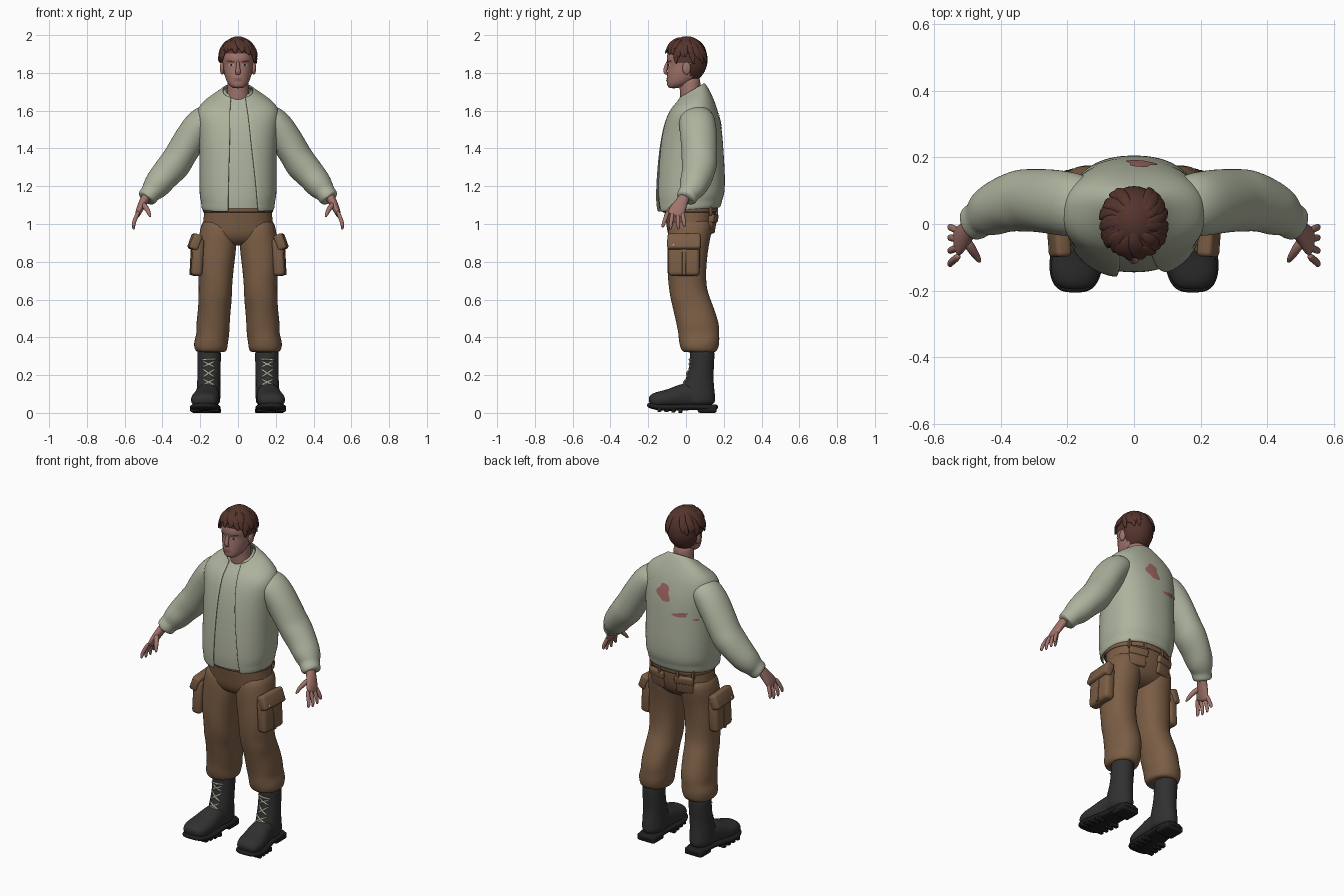
import bpy, bmesh, random
from math import sin, cos, pi, asin, radians, copysign
from mathutils import Vector, Matrix, Euler

random.seed(4)
if "Cube" in bpy.data.objects:
    bpy.data.objects.remove(bpy.data.objects["Cube"])

X, Y = Vector((1, 0, 0)), Vector((0, 1, 0))


def material(name, *rgb):
    m = bpy.data.materials.new(name)
    m.use_nodes = True
    m.diffuse_color = (*rgb, 1)
    m.node_tree.nodes["Principled BSDF"].inputs["Base Color"].default_value = (*rgb, 1)
    return m


SAGE = material("sage cloth", .42, .45, .34)
BROWN = material("brown cloth", .2, .112, .06)
BOOT = material("black leather", .03, .03, .03)
SOLE = material("black rubber", .014, .014, .014)
SKIN = material("skin", .36, .175, .15)
HAIR = material("auburn hair", .09, .034, .026)
LACE = material("cream lace", .5, .48, .37)
STAIN = material("red stain", .36, .14, .125)
LIPS = material("lips", .28, .1, .09)
EYE = material("eye white", .45, .42, .4)


def finish(bm, name, mat, mirror=False, subsurf=0, thick=0, sharp=180):
    bmesh.ops.recalc_face_normals(bm, faces=bm.faces)
    me = bpy.data.meshes.new(name)
    bm.to_mesh(me)
    bm.free()
    me.materials.append(mat)
    me.shade_smooth()
    if sharp < 180:
        me.set_sharp_from_angle(angle=radians(sharp))
    ob = bpy.data.objects.new(name, me)
    bpy.context.collection.objects.link(ob)
    if mirror:
        ob.modifiers.new("mirror", "MIRROR").use_mirror_merge = False
    if thick:
        s = ob.modifiers.new("thickness", "SOLIDIFY")
        s.thickness, s.offset = thick, 0
    if subsurf:
        s = ob.modifiers.new("smooth", "SUBSURF")
        s.levels = s.render_levels = subsurf
    return ob


def level(z, x, rx, front, back, *extra):
    """Horizontal ring given by its front and back y."""
    return (x, (front + back) / 2, z, rx, (back - front) / 2, *extra)


def sweep(name, keys, mat, n=16, p=1, ref=None, fold=0, mirror=False, cap=True, subsurf=2, thick=0):
    """Skin rings along keys (x, y, z, ra, rb, tilt, open_left, open_right)."""
    bm = bmesh.new()
    power = lambda v: copysign(abs(v) ** p, v)
    split = len(keys[0]) > 6
    pts = [Vector(k[:3]) for k in keys]
    rings = []
    for i, k in enumerate(keys):
        a, b = X, Y
        if ref:
            t = (pts[min(i + 1, len(pts) - 1)] - pts[max(i - 1, 0)]).normalized()
            a = ref.cross(t).normalized()
            b = t.cross(a)
        t0, t1 = 0, 2 * pi
        if split:
            t0 = asin((k[6] / k[3]) ** (1 / p))
            t1 -= asin((-k[7] / k[3]) ** (1 / p))
        ring = []
        for j in range(n):
            t = t0 + (t1 - t0) * j / (n - 1 if split else n)
            w = 1 + fold * sin(3 * t + 2.3 * i)
            v = pts[i] + a * k[3] * w * power(sin(t)) - b * k[4] * w * power(cos(t))
            if len(k) > 5:
                v.z += k[5] * (v.y - pts[i].y)
            ring.append(bm.verts.new(v))
        rings.append(ring)
    for r, s in zip(rings, rings[1:]):
        for j in range(n - 1 if split else n):
            m = (j + 1) % n
            bm.faces.new((r[j], r[m], s[m], s[j]))
    if cap and not split:
        bm.faces.new(rings[0])
        bm.faces.new(rings[-1])
    return finish(bm, name, mat, mirror, subsurf, thick)


def box(name, loc, size, mat, rot=(0, 0, 0), bevel=.01, mirror=True):
    bm = bmesh.new()
    m = Matrix.LocRotScale(Vector(loc), Euler([radians(r) for r in rot]), Vector(size))
    bmesh.ops.create_cube(bm, size=1, matrix=m)
    bmesh.ops.bevel(bm, geom=bm.edges[:], offset=bevel, segments=3, affect="EDGES", profile=.5)
    return finish(bm, name, mat, mirror, sharp=50)


def ball(name, loc, radii, mat, mirror=False, keep=None):
    bm = bmesh.new()
    bmesh.ops.create_uvsphere(bm, u_segments=32, v_segments=24, radius=1,
                              matrix=Matrix.LocRotScale(Vector(loc), None, Vector(radii)))
    if keep:
        gone = [f for f in bm.faces if not keep(f.calc_center_median())]
        bmesh.ops.delete(bm, geom=gone, context="FACES")
    return finish(bm, name, mat, mirror)


def plate(name, x, z, rx, rz, mat, target, back=False, wave=0, turn=0, lift=.003):
    """Thin painted spot projected along y on to a target."""
    bm = bmesh.new()
    y, n = (.4 if back else -.4), 24
    mid, last = bm.verts.new((x, y, z)), None
    for r in (.33, .67, 1):
        ring = []
        for j in range(n):
            t = 2 * pi * j / n
            w = r * (1 + wave * sin(3 * t + 1) + wave * .6 * sin(5 * t))
            u, v = rx * w * cos(t), rz * w * sin(t)
            ring.append(bm.verts.new((x + u * cos(turn) - v * sin(turn), y,
                                      z + u * sin(turn) + v * cos(turn))))
        for j in range(n):
            m = (j + 1) % n
            bm.faces.new((last[j], last[m], ring[m], ring[j]) if last else (mid, ring[j], ring[m]))
        last = ring
    s = finish(bm, name, mat).modifiers.new("wrap", "SHRINKWRAP")
    s.target, s.wrap_method, s.use_project_y = target, "PROJECT", True
    s.use_negative_direction, s.use_positive_direction = back, not back
    s.wrap_mode, s.offset = "ABOVE_SURFACE", lift


# Open jacket and the shirt under it
shell = [(1.075, .183, -.15, .172, .07, .104, -.05), (1.09, .19, -.155, .182, .06, .104, -.05),
         (1.12, .19, -.158, .186, .05, .1, -.05), (1.15, .2, -.16, .2, .04, .098, -.05),
         (1.25, .2, -.156, .203, 0, .088, -.047), (1.4, .2, -.141, .193, 0, .07, -.043),
         (1.5, .207, -.122, .186, 0, .06, -.04), (1.575, .218, -.1, .168, .05, .052, -.04),
         (1.625, .205, -.078, .15, .15, .046, -.04), (1.665, .15, -.056, .125, .35, .042, -.038),
         (1.69, .1, -.04, .108, .5, .04, -.037), (1.707, .078, -.034, .094, .6, .038, -.036)]
jacket = sweep("jacket_body", [level(z, 0, rx, f, b, *e) for z, rx, f, b, *e in shell],
               SAGE, n=40, p=.86, thick=.01)
sweep("shirt", [level(max(z, 1.085), 0, rx - .014, f + .013, b - .014, e[0]) for z, rx, f, b, *e in shell[1:]],
      SAGE, n=32, p=.86, cap=False)
sweep("jacket_sleeve", [(.12, .05, 1.58, .065, .085), (.19, .06, 1.55, .087, .1), (.26, .068, 1.44, .087, .098),
                        (.31, .072, 1.355, .083, .095), (.335, .072, 1.315, .089, .096), (.39, .06, 1.255, .078, .085),
                        (.425, .043, 1.21, .075, .08), (.45, .028, 1.18, .064, .068), (.462, .018, 1.165, .053, .057),
                        (.475, .008, 1.148, .054, .057), (.49, -.002, 1.128, .05, .053), (.486, 0, 1.133, .036, .038)],
      SAGE, n=20, ref=Y, fold=.02, mirror=True)
for x, z, rx, rz, turn in ((.02, 1.54, .04, .05, -.4), (-.09, 1.435, .042, .013, -.15), (-.165, 1.41, .012, .006, 0)):
    plate("back_stain", x, z, rx, rz, STAIN, jacket, True, .16, turn)

# Hands
sweep("palm", [(.475, 0, 1.16, .028, .032), (.498, -.018, 1.125, .024, .031), (.515, -.037, 1.09, .021, .042),
               (.53, -.055, 1.055, .016, .046), (.534, -.06, 1.04, .01, .04)], SKIN, n=12, ref=Y, mirror=True)
for base, tip, low in ((-.094, -.125, .98), (-.069, -.083, .968), (-.045, -.04, .968), (-.022, -.006, .985)):
    mid = (base + tip) / 2
    sweep("finger", [(.525, base, 1.07, .011, .012), (.543, mid, 1.03, .012, .012), (.554, tip * .8 + base * .2, 1, .011, .011),
                     (.552, tip, low, .007, .007)], SKIN, n=8, ref=Y, mirror=True)
sweep("thumb", [(.508, -.045, 1.11, .018, .018), (.485, -.08, 1.085, .015, .015), (.472, -.1, 1.06, .012, .012),
                (.463, -.115, 1.035, .006, .006)], SKIN, n=8, ref=Y, mirror=True)

# Cargo trousers
sweep("trouser_hips", [level(*k) for k in ((1.13, 0, .175, -.12, .155), (1.06, 0, .18, -.115, .16), (1, 0, .188, -.105, .155),
                                           (.94, 0, .19, -.098, .138), (.9, 0, .15, -.07, .1), (.885, 0, .07, -.03, .05))],
      BROWN, n=24, p=.9)
legs = ((1.04, .19, .02, -.08, .14), (.95, .205, .008, -.098, .138), (.88, .213, .006, -.1, .118), (.76, .216, .024, -.1, .107),
        (.66, .206, .03, -.092, .109), (.6, .212, .032, -.083, .13), (.55, .212, .038, -.068, .152), (.47, .222, .042, -.052, .177),
        (.42, .22, .046, -.042, .176), (.385, .232, .05, -.038, .18), (.35, .234, .054, -.034, .174),
        (.325, .226, .06, -.022, .163), (.32, .205, .085, 0, .145))
sweep("trouser_leg", [level(z, (o + i) / 2, (o - i) / 2, f, b) for z, o, i, f, b in legs],
      BROWN, n=20, p=.9, fold=.018, mirror=True)
sweep("waistband", [level(z, 0, .183, -.122, .166) for z in (1.06, 1.1)], BROWN, n=32, p=.9, cap=False, thick=.012)
for x, y in ((.06, .162), (.14, .13)):
    box("belt_loop", (x, y, 1.075), (.016, .016, .06), BROWN, bevel=.004)
box("cargo_pocket", (.218, -.01, .825), (.06, .165, .2), BROWN, (0, -3, -4), .02)
box("pocket_flap", (.228, -.01, .905), (.05, .178, .085), BROWN, (0, -20, -4), .014)
box("pocket_seam", (.249, -.01, .8), (.008, .02, .14), BROWN, (0, -3, -4), .003)
box("back_pocket", (.09, .136, 1), (.1, .028, .1), BROWN, (-10, 0, -14), .01)
box("back_pocket_flap", (.09, .147, 1.03), (.11, .026, .045), BROWN, (-8, 0, -14), .009)
for y in (-.065, .045):
    ball("pocket_button", (.25, y, .89), (.008, .009, .009), LACE, True)

# Boots
sweep("boot_shaft", [level(*k) for k in ((.345, .153, .061, .022, .15), (.31, .153, .064, .02, .152), (.25, .153, .062, .018, .149),
                                         (.19, .154, .061, .002, .146), (.14, .156, .063, -.02, .149), (.08, .157, .065, -.03, .157),
                                         (.035, .157, .062, -.03, .155))], BOOT, n=20, mirror=True)
sweep("boot_foot", [(.157, .09, .085, .06, .058), (.158, .03, .095, .068, .06), (.163, -.03, .088, .065, .066),
                    (.17, -.08, .076, .052, .074), (.176, -.13, .07, .047, .077), (.18, -.17, .064, .042, .068),
                    (.18, -.195, .056, .026, .046)], BOOT, n=16, p=.9, ref=X, mirror=True)
sweep("boot_sole", [(.157, .17, .032, .012, .035), (.157, .15, .03, .016, .058), (.157, .09, .03, .017, .063),
                    (.159, .02, .032, .017, .062), (.168, -.06, .028, .018, .078), (.176, -.13, .028, .018, .084),
                    (.18, -.18, .036, .016, .07), (.18, -.207, .044, .011, .04)], SOLE, n=16, p=.6, ref=X, mirror=True)
box("boot_heel", (.157, .112, .02), (.115, .1, .04), SOLE, bevel=.012)
for i in range(4):
    for side in (-1, 1):
        box("sole_lug", (.166 + .004 * i + .05 * side, -.03 - .037 * i, .012 + .002 * i), (.05, .022, .024), SOLE, bevel=.004)


def lace(z0, z1, half=.036):
    front = lambda z: .019 - max(0, .25 - z) * .35
    ends = [(.155 + s * half, front(z) + .012, z) for s, z in ((-1, z0), (1, z1))]
    mid = (.155, front((z0 + z1) / 2) - .006, (z0 + z1) / 2)
    sweep("boot_lace", [(*q, .006, .006) for q in (ends[0], mid, ends[1])],
          LACE, n=6, ref=Vector((0, 0, 1)), mirror=True, subsurf=1)


lace(.285, .28, .045)
lace(.15, .15)
for low, high in ((.185, .235), (.24, .275), (.145, .18)):
    lace(low, high)
    lace(high, low)

# Neck, head and face
sweep("neck", [level(*k) for k in ((1.62, 0, .075, -.03, .1), (1.68, 0, .06, -.032, .085), (1.73, 0, .056, -.036, .075),
                                   (1.79, 0, .058, -.04, .08))], SKIN)
head = sweep("head", [level(*k) for k in ((1.718, 0, .022, -.085, -.045), (1.728, 0, .04, -.099, -.01), (1.745, 0, .056, -.102, .03),
                                          (1.775, 0, .069, -.102, .07), (1.81, 0, .077, -.1, .085), (1.845, 0, .08, -.096, .095),
                                          (1.868, 0, .083, -.105, .1), (1.9, 0, .083, -.102, .1), (1.935, 0, .076, -.084, .092),
                                          (1.965, 0, .055, -.05, .07), (1.98, 0, .02, -.02, .03))], SKIN, n=20, p=.94)
sweep("nose", [(0, -.095, 1.866, .008, .008), (0, -.106, 1.83, .011, .01), (0, -.113, 1.806, .012, .016),
               (0, -.1, 1.79, .007, .015)], SKIN, n=10, ref=X)
ball("ear", (.084, .003, 1.825), (.012, .022, .034), SKIN, True)
plate("upper_lip", 0, 1.768, .026, .005, LIPS, head)
plate("lower_lip", 0, 1.759, .021, .005, LIPS, head, lift=.005)
for s in (-1, 1):
    plate("eye", s * .034, 1.842, .015, .006, EYE, head)
    plate("iris", s * .034, 1.842, .006, .006, SOLE, head, lift=.005)
    plate("eyebrow", s * .037, 1.861, .021, .0045, HAIR, head, turn=s * .1)


# Hair cap with swept locks
def hairline(c):
    return 1.9 if c.y < -.055 else 1.855 if c.y < .025 else 1.765


ball("hair_cap", (0, .004, 1.87), (.096, .11, .124), HAIR, keep=lambda c: c.z > hairline(c))


def scalp(a, p, r):
    return (.096 * r * sin(p) * sin(a), .004 - .11 * r * sin(p) * cos(a), 1.87 + .124 * r * cos(p))


for i in range(34):
    a = radians(-150 + 300 * i / 33 + random.uniform(-6, 6))
    end = radians((72 if abs(a) < 1 else 92) + random.uniform(-9, 9))
    start, turn = radians(random.uniform(8, 35)), random.uniform(.15, .55)
    keys = []
    for f, r, w in ((0, .95, .006), (.3, 1, .019), (.65, 1.03, .021), (.88, 1.06, .014), (1, 1.08, .003)):
        q = scalp(a + turn * (f - .6), start + (end - start) * f, r)
        keys.append((*q, w * .5, w))
    sweep("hair_lock", keys, HAIR, n=8, ref=Vector((cos(a), sin(a), 0)), subsurf=1)
